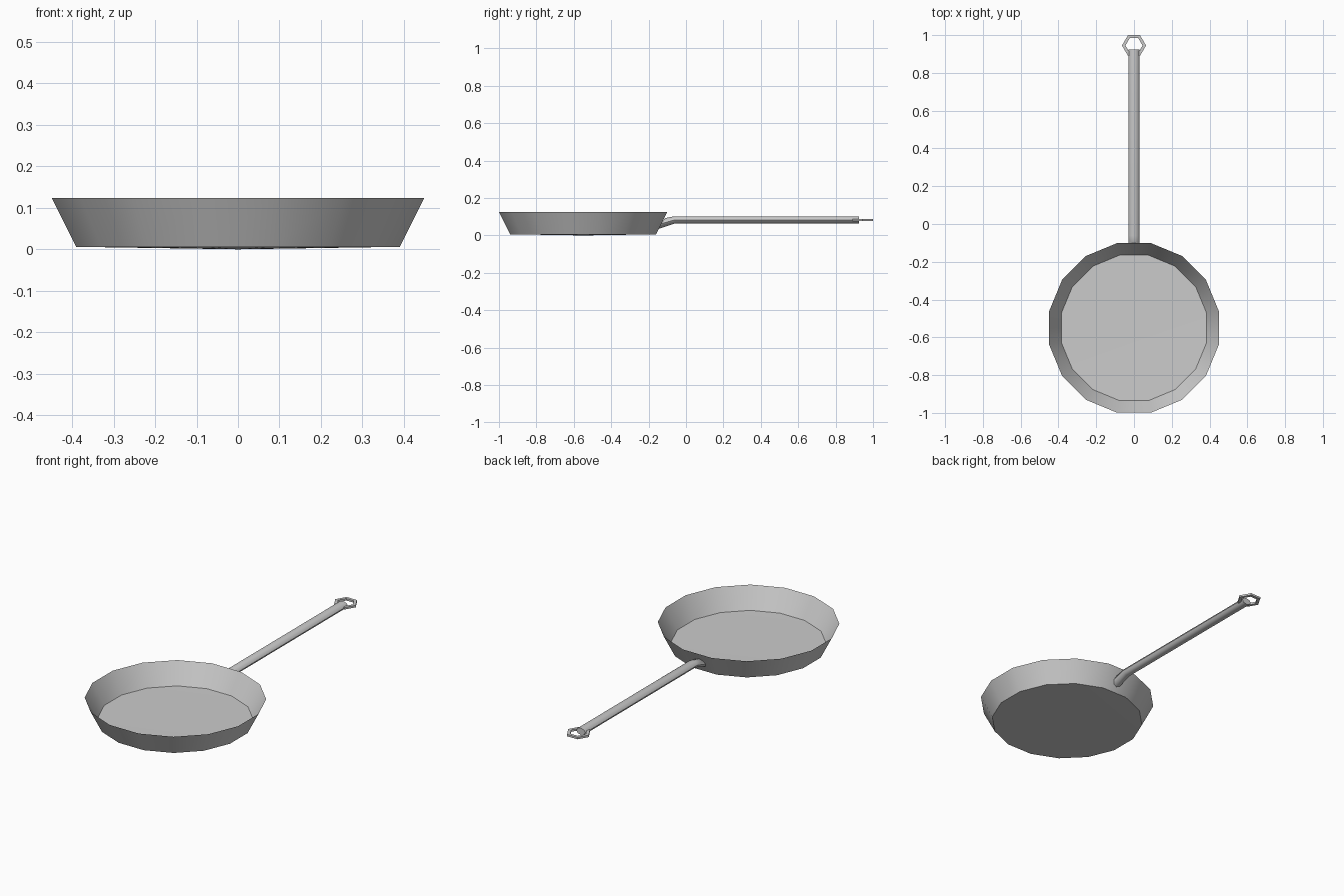
import bpy, bmesh, math

if "Cube" in bpy.data.objects:
    bpy.data.objects.remove(bpy.data.objects["Cube"])

PAN_Y = -0.55
SIDES = 16


def finish(name, bm, angle):
    """Turn a bmesh into a named object with smooth sides and sharp edges."""
    bmesh.ops.recalc_face_normals(bm, faces=bm.faces[:])
    mesh = bpy.data.meshes.new(name)
    bm.to_mesh(mesh)
    bm.free()
    obj = bpy.data.objects.new(name, mesh)
    bpy.context.collection.objects.link(obj)
    bpy.ops.object.select_all(action='DESELECT')
    obj.select_set(True)
    bpy.context.view_layer.objects.active = obj
    bpy.ops.object.shade_smooth_by_angle(angle=math.radians(angle))
    return obj


def ring(bm, n, fn, offset=0.0):
    return [bm.verts.new(fn((i + offset) * 2 * math.pi / n)) for i in range(n)]


def bridge(bm, a, b):
    n = len(a)
    for i in range(n):
        j = (i + 1) % n
        bm.faces.new((a[i], a[j], b[j], b[i]))


def fan(bm, loop, centre):
    c = bm.verts.new(centre)
    for i, v in enumerate(loop):
        bm.faces.new((v, loop[(i + 1) % len(loop)], c))


# Pan: thin flared shell, base very slightly domed downwards
bm = bmesh.new()
profile = [(0.39, 0.006), (0.449, 0.124), (0.385, 0.011)]   # flat-to-centre radius, z
loops = []
for flat_r, z in profile:
    r = flat_r / math.cos(math.pi / SIDES)
    loops.append(ring(bm, SIDES, lambda a, r=r, z=z:
                      (r * math.cos(a), PAN_Y + r * math.sin(a), z), 0.5))
bridge(bm, loops[0], loops[1])
bridge(bm, loops[1], loops[2])
fan(bm, loops[0], (0, PAN_Y, 0.0))
fan(bm, loops[2], (0, PAN_Y, 0.007))
finish("pan", bm, 30)

# Handle: eight-sided rod, angled against the pan wall then bent level
bm = bmesh.new()
sections = [((-0.151, 0.033), (-0.113, 0.092)),   # bottom (y, z), top (y, z)
            ((-0.055, 0.065), (-0.063, 0.102)),
            ((0.925, 0.065), (0.925, 0.102))]
loops = []
for (y0, z0), (y1, z1) in sections:
    def point(a, y0=y0, z0=z0, y1=y1, z1=z1):
        t = 0.5 + 0.5 * math.sin(a)
        return (0.028 * math.cos(a), y0 + (y1 - y0) * t, z0 + (z1 - z0) * t)
    loops.append(ring(bm, 8, point))
for a, b in zip(loops, loops[1:]):
    bridge(bm, a, b)
bm.faces.new(loops[0])
bm.faces.new(loops[-1])
finish("handle", bm, 50)

# Hanging ring: flat hexagonal loop at the handle end
bm = bmesh.new()
loops = [ring(bm, 6, lambda a, r=r, z=z: (r * math.cos(a), 0.945 + r * math.sin(a), z))
         for r, z in [(0.0635, 0.077), (0.0635, 0.088), (0.045, 0.088), (0.045, 0.077)]]
for i in range(4):
    bridge(bm, loops[i], loops[(i + 1) % 4])
finish("hanging_ring", bm, 30)
